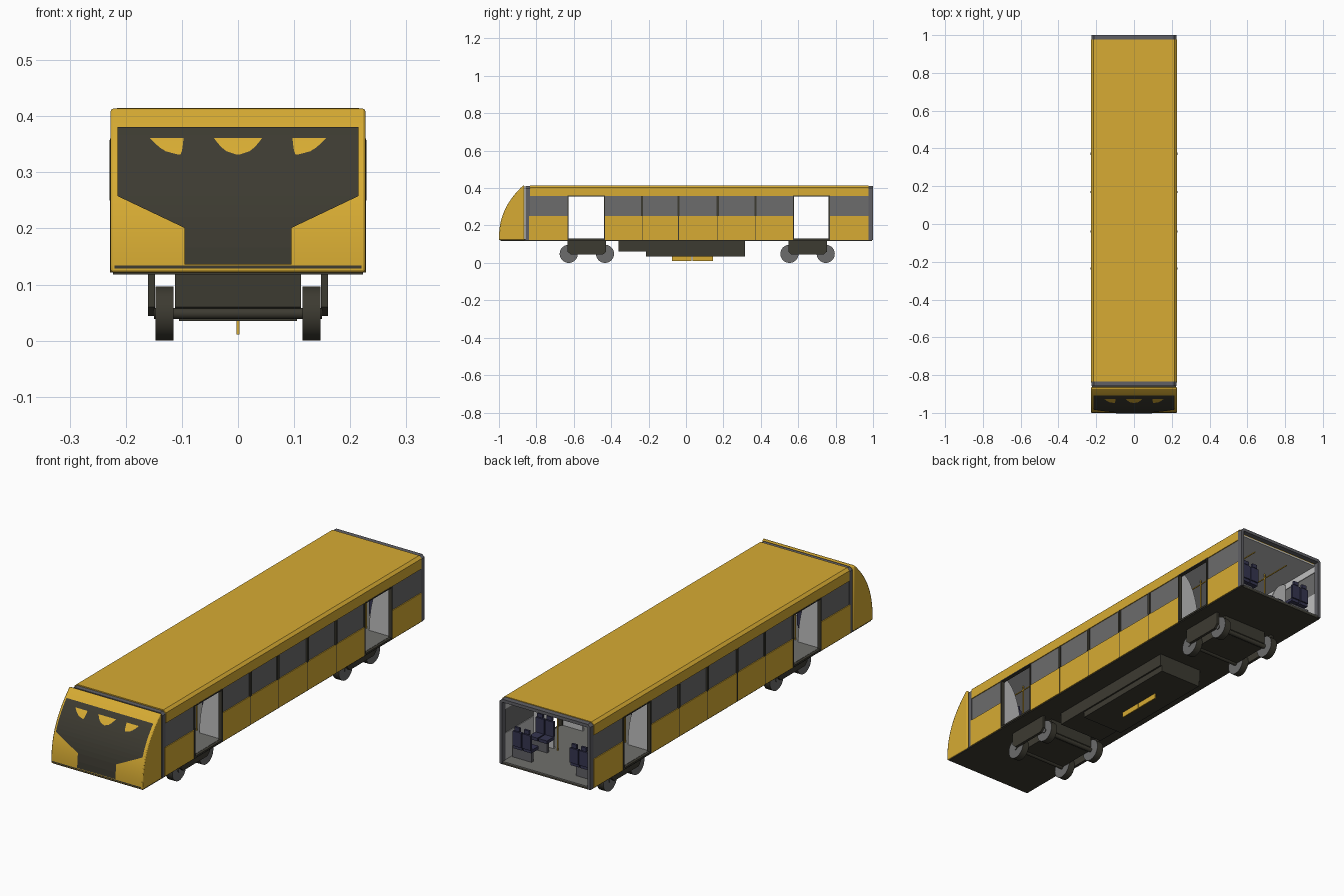
import bpy, bmesh, math
from mathutils import Matrix

if "Cube" in bpy.data.objects:
    bpy.data.objects.remove(bpy.data.objects["Cube"])

def material(name, r, g, b):
    m = bpy.data.materials.new(name)
    m.diffuse_color = (r, g, b, 1)
    m.use_nodes = True
    m.node_tree.nodes["Principled BSDF"].inputs["Base Color"].default_value = m.diffuse_color
    return m

YELLOW = material("yellow paint", 0.68, 0.41, 0.033)
DARK = material("charcoal", 0.046, 0.043, 0.031)
GLASS = material("window grey", 0.15, 0.15, 0.15)
FRAME = material("frame grey", 0.115, 0.115, 0.128)
LINER = material("light interior", 0.52, 0.52, 0.52)
FLOOR = material("floor grey", 0.16, 0.16, 0.15)
SEAT = material("seat navy", 0.035, 0.035, 0.08)

def finish(name, bm, *mats):
    me = bpy.data.meshes.new(name)
    bm.to_mesh(me)
    bm.free()
    for m in mats:
        me.materials.append(m)
    ob = bpy.data.objects.new(name, me)
    bpy.context.collection.objects.link(ob)
    return ob

def boxes(name, mat, items, mirror=False):
    """One mesh of boxes (x0, x1, y0, y1, z0, z1), optionally mirrored in x."""
    bm = bmesh.new()
    for x0, x1, y0, y1, z0, z1 in items:
        for s in ((1, -1) if mirror else (1,)):
            mat4 = Matrix.Translation((s * (x0 + x1) / 2, (y0 + y1) / 2, (z0 + z1) / 2))
            mat4 = mat4 @ Matrix.Diagonal((x1 - x0, y1 - y0, z1 - z0, 1))
            bmesh.ops.create_cube(bm, size=1, matrix=mat4)
    return finish(name, bm, mat)

def prism(name, mat, pts, axis, spans):
    """Extrude a profile along x (pts are y,z) or along y (pts are x,z)."""
    bm = bmesh.new()
    for a, b in spans:
        place = (lambda p, t: (t, p[0], p[1])) if axis == 'x' else (lambda p, t: (p[0], t, p[1]))
        lo = [bm.verts.new(place(p, a)) for p in pts]
        hi = [bm.verts.new(place(p, b)) for p in pts]
        bm.faces.new(lo)
        bm.faces.new(hi[::-1])
        n = len(pts)
        for i in range(n):
            bm.faces.new((lo[i], hi[i], hi[(i + 1) % n], lo[(i + 1) % n]))
    bmesh.ops.recalc_face_normals(bm, faces=bm.faces)
    return finish(name, bm, mat)

def nose_y(z):
    t = max(0, (z - 0.122) / 0.293)
    return -0.87 - 0.13 * (1 - t ** 2.4)

def nose_sheet(name, mat, rows, offset):
    """Plate that follows the curved nose; rows are (z, left, right)."""
    bm = bmesh.new()
    vs = [[bm.verts.new((x, nose_y(z) - offset, z + offset * 0.3)) for x in (l, r)]
          for z, l, r in rows]
    for a, b in zip(vs, vs[1:]):
        bm.faces.new((a[0], a[1], b[1], b[0]))
    return finish(name, bm, mat)

DOORS = [(-0.63, -0.437), (0.575, 0.765)]
BAYS = [(-0.84, -0.63), (-0.437, 0.575), (0.765, 0.976)]

# Cab nose: curved side profile extruded across the width
zs = [0.122 + 0.293 * i / 20 for i in range(21)]
cab = prism("cab_nose", YELLOW, [(nose_y(z), z) for z in zs] + [(-0.863, 0.41), (-0.863, 0.122)],
            'x', [(-0.227, 0.227)])
bev = cab.modifiers.new("edge", 'BEVEL')
bev.width, bev.segments, bev.limit_method, bev.angle_limit = 0.005, 2, 'ANGLE', math.radians(50)
cab.data.shade_smooth()
cab.data.set_sharp_from_angle(angle=math.radians(30))

# Dark windscreen mask, its yellow patches and the lower bumper line
rows = []
for z in [0.135, 0.165, 0.2, 0.22, 0.24, 0.257] + [0.257 + 0.123 * i / 8 for i in range(1, 9)]:
    w = 0.095 + 0.12 * min(1, max(0, (z - 0.2) / 0.057))
    rows.append((z, -w, w))
nose_sheet("windscreen_mask", DARK, rows, 0.003)
for l, r, apex in [(-0.157, -0.097, -0.103), (-0.043, 0.043, 0), (0.097, 0.157, 0.103)]:
    rows = []
    for i in range(6):
        k = math.sqrt(i / 5) * 0.95 + 0.05
        rows.append((0.33 + 0.03 * i / 5, apex + (l - apex) * k, apex + (r - apex) * k))
    nose_sheet("windscreen_patch", YELLOW, rows, 0.005)
nose_sheet("bumper_line", DARK, [(0.128, -0.22, 0.22), (0.133, -0.22, 0.22)], 0.002)

# Chassis and floor
boxes("chassis", DARK, [(-0.223, 0.223, -0.992, 0.995, 0.118, 0.127)])
boxes("floor", FLOOR, [(-0.215, 0.215, -0.84, 0.995, 0.127, 0.131)])

# Roof with chamfered edges, and ceiling
prism("roof", YELLOW, [(0.227, 0.358), (0.227, 0.404), (0.215, 0.415), (-0.215, 0.415),
                       (-0.227, 0.404), (-0.227, 0.358), (-0.217, 0.358), (-0.217, 0.395),
                       (0.217, 0.395), (0.217, 0.358)], 'y', [(-0.835, 0.976)])
boxes("ceiling", LINER, [(-0.216, 0.216, -0.835, 0.976, 0.388, 0.395)])

# Side walls: yellow lower panels, window bands, inner liners
boxes("lower_side_panel", YELLOW, [(0.217, 0.227, a, b, 0.122, 0.25) for a, b in BAYS], True)
boxes("side_window", GLASS, [(0.215, 0.223, a, b, 0.25, 0.358) for a, b in BAYS], True)
boxes("inner_wall", LINER, [(0.212, 0.217, a, b, 0.131, 0.25) for a, b in BAYS]
      + [(0.212, 0.217, -0.835, 0.976, 0.358, 0.388)], True)
MULLIONS = [-0.235, -0.04, 0.17, 0.372]
boxes("window_mullion", DARK, [(0.212, 0.229, y - 0.006, y + 0.006, 0.25, 0.358) for y in MULLIONS], True)
boxes("panel_seam", DARK, [(0.226, 0.2275, y - 0.0015, y + 0.0015, 0.122, 0.25) for y in MULLIONS], True)

# Door frames
frames = []
for a, b in DOORS:
    frames += [(0.211, 0.2285, a - 0.004, a + 0.002, 0.122, 0.36),
               (0.211, 0.2285, b - 0.002, b + 0.004, 0.122, 0.36),
               (0.211, 0.2285, a, b, 0.355, 0.36), (0.211, 0.227, a, b, 0.122, 0.13)]
boxes("door_frame", DARK, frames, True)

# Curved draught screens beside each door
for s in (1, -1):
    arc = [(s * (0.212 - 0.1 * math.cos(t)), 0.131 + 0.25 * math.sin(t))
           for t in [math.pi / 2 * i / 12 for i in range(13)]]
    prism("door_screen", LINER, arc + [(s * 0.2125, 0.131)], 'y',
          [(y - 0.004, y + 0.004) for y in (-0.638, -0.429, 0.567, 0.773)])

# End frames: hollow rings at the rear and behind the cab
def ring(name, y0, y1, x, z, t):
    boxes(name, FRAME, [(x - t, x, y0, y1, 0.122, z - t), (-x, t - x, y0, y1, 0.122, z - t)])
    prism(name + "_top", FRAME, [(x, z - t), (x, z - 0.011), (x - 0.012, z), (0.012 - x, z),
                                 (-x, z - 0.011), (-x, z - t)], 'y', [(y0, y1)])
ring("rear_end_frame", 0.976, 1.0, 0.225, 0.412, 0.014)
ring("cab_joint_frame", -0.857, -0.835, 0.225, 0.41, 0.014)
boxes("cab_bulkhead", LINER, [(-0.212, 0.212, -0.845, -0.838, 0.127, 0.396)])

# Seats: transverse pairs on both sides, d is the facing direction
rows = [(-0.79, 1), (-0.68, -1), (0.82, 1), (0.93, -1)]
for i in range(4):
    rows += [(-0.36 + 0.245 * i, 1), (-0.24 + 0.245 * i, -1)]
cushions, legs = [], []
for y, d in rows:
    for x in (0.118, 0.165):
        cushions.append((x - 0.021, x + 0.021, y - 0.026, y + 0.026, 0.182, 0.196))
        back = y - d * 0.026
        cushions.append((x - 0.021, x + 0.021, back - 0.006, back + 0.006, 0.196, 0.262))
        cushions.append((x - 0.013, x + 0.013, back - 0.005, back + 0.005, 0.265, 0.282))
    legs.append((0.11, 0.205, y - 0.006, y + 0.006, 0.131, 0.182))
boxes("seat", SEAT, cushions, True)
boxes("seat_leg", FRAME, legs, True)

# Yellow grab poles and overhead rails
bm = bmesh.new()
for y in (-0.645, -0.42, 0.07, 0.56, 0.78):
    for x in (-0.09, 0.09):
        bmesh.ops.create_cone(bm, cap_ends=True, segments=8, radius1=0.003, radius2=0.003, depth=0.257,
                              matrix=Matrix.Translation((x, y, 0.2595)))
finish("grab_pole", bm, YELLOW)
boxes("overhead_rail", YELLOW, [(0.088, 0.092, -0.8, 0.93, 0.366, 0.37)], True)

# Underfloor equipment and yellow collector bar
boxes("equipment_case", DARK, [(-0.112, 0.112, -0.362, 0.315, 0.062, 0.12),
                               (-0.105, 0.105, -0.215, 0.315, 0.035, 0.07)])
boxes("collector_bar", YELLOW, [(-0.003, 0.003, -0.075, 0.03, 0.011, 0.036),
                                (-0.003, 0.003, 0.034, 0.145, 0.011, 0.036)])

# Bogies: side frames, centre block, axles and wheels
for yc in (-0.53, 0.65):
    pts = [(yc - 0.103, 0.12), (yc + 0.103, 0.12), (yc + 0.103, 0.06), (yc + 0.085, 0.044),
           (yc - 0.085, 0.044), (yc - 0.103, 0.06)]
    prism("bogie_frame", DARK, pts, 'x', [(-0.16, -0.148), (-0.112, 0.112), (0.148, 0.16)])
    bm = bmesh.new()
    for y in (yc - 0.097, yc + 0.097):
        for x, r, w in ((-0.131, 0.0485, 0.032), (0.131, 0.0485, 0.032), (0, 0.01, 0.3)):
            bmesh.ops.create_cone(bm, cap_ends=True, segments=32, radius1=r, radius2=r, depth=w,
                                  matrix=Matrix.Translation((x, y, 0.0485)) @ Matrix.Rotation(math.pi / 2, 4, 'Y'))
    bm.normal_update()
    for f in bm.faces:
        f.material_index = 1 if abs(f.normal.x) > 0.9 else 0
    wheels = finish("wheelset", bm, DARK, GLASS)
    wheels.data.shade_smooth()
    wheels.data.set_sharp_from_angle(angle=math.radians(40))
